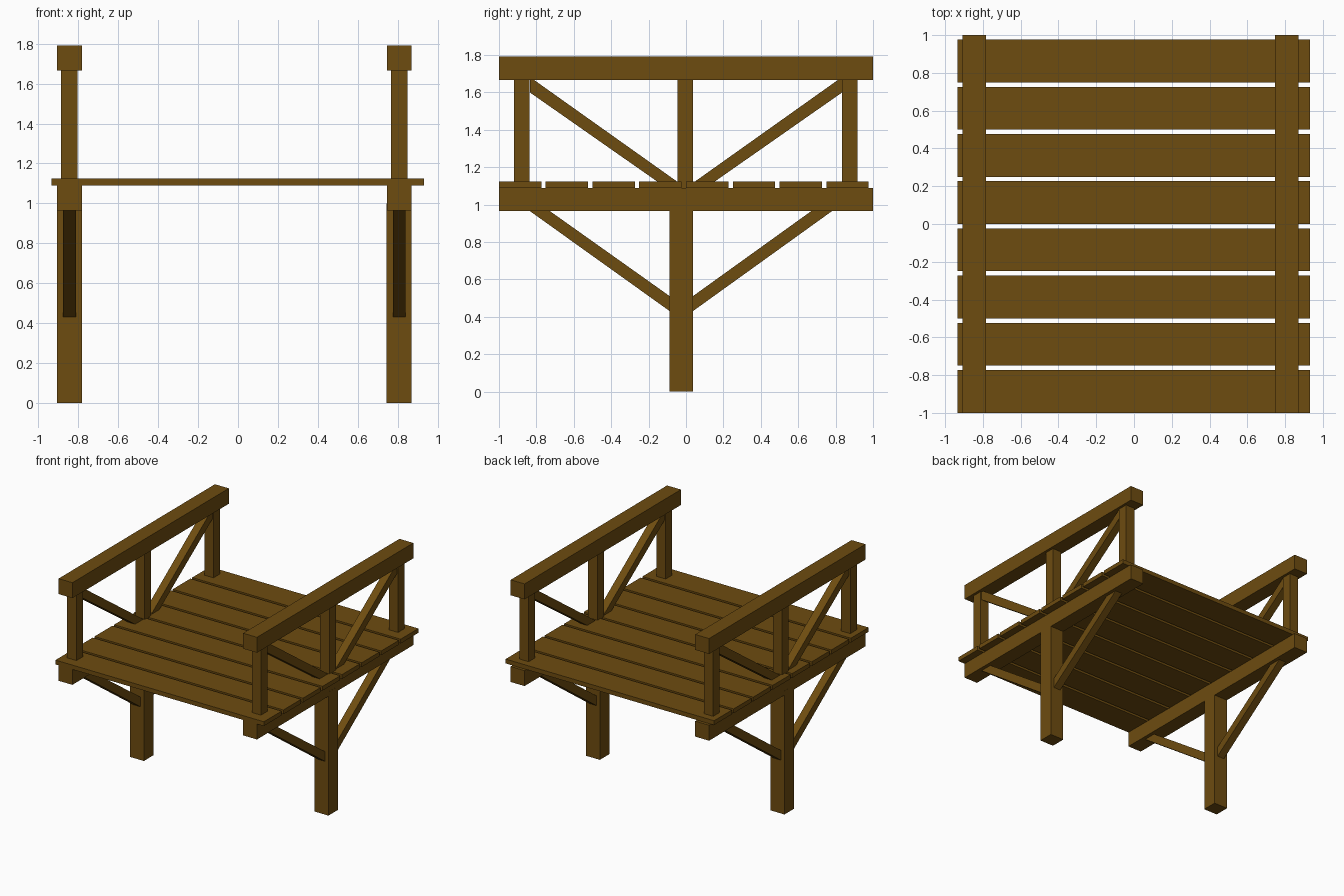
import bpy

if "Cube" in bpy.data.objects:
    bpy.data.objects.remove(bpy.data.objects["Cube"])

# Single brown timber colour
wood = bpy.data.materials.new("brown timber")
wood.diffuse_color = (0.155, 0.072, 0.005, 1)
wood.use_nodes = True
wood.node_tree.nodes["Principled BSDF"].inputs["Base Color"].default_value = wood.diffuse_color


def prism(name, x0, x1, profile):
    """Extrude a (y, z) profile from x0 to x1."""
    n = len(profile)
    # keep the winding consistent so normals point outward
    area = sum(profile[i][0] * profile[(i + 1) % n][1] - profile[(i + 1) % n][0] * profile[i][1]
               for i in range(n))
    if area < 0:
        profile = profile[::-1]
    verts = [(x, y, z) for x in (x0, x1) for y, z in profile]
    faces = [tuple(range(n))[::-1], tuple(range(n, 2 * n))]
    faces += [(i, (i + 1) % n, (i + 1) % n + n, i + n) for i in range(n)]
    mesh = bpy.data.meshes.new(name)
    mesh.from_pydata(verts, [], faces)
    mesh.materials.append(wood)
    obj = bpy.data.objects.new(name, mesh)
    bpy.context.collection.objects.link(obj)
    return obj


def beam(name, x0, x1, y0, y1, z0, z1):
    return prism(name, x0, x1, [(y0, z0), (y1, z0), (y1, z1), (y0, z1)])


# Deck planks
for i in range(8):
    y = -1 + i * 0.25
    beam(f"deck_plank_{i + 1}", -0.935, 0.932, y, y + 0.2265, 1.09, 1.125)

for side, x in (("left", -0.845), ("right", 0.808)):
    # Support leg, slightly proud of the bearer it overlaps
    beam(f"{side}_leg", x - 0.0627, x + 0.0627, -0.087, 0.037, 0, 1.0)

    # Bearers and handrails, each in two lengths meeting at the middle
    for half, y0, y1 in (("front", -1, 0), ("back", 0, 1)):
        beam(f"{side}_{half}_bearer", x - 0.062, x + 0.062, y0, y1, 0.965, 1.09)
        beam(f"{side}_{half}_handrail", x - 0.062, x + 0.062, y0, y1, 1.667, 1.792)

    # Railing posts
    for place, y in (("front", -0.877), ("middle", -0.004), ("back", 0.876)):
        beam(f"{side}_{place}_post", x - 0.0415, x + 0.0415, y - 0.0415, y + 0.0415, 1.09, 1.667)

    # Diagonal braces under the deck
    prism(f"{side}_front_leg_brace", x - 0.032, x + 0.032,
          [(-0.834, 0.965), (-0.727, 0.965), (-0.086, 0.51), (-0.086, 0.43)])
    prism(f"{side}_back_leg_brace", x - 0.032, x + 0.032,
          [(0.78, 0.965), (0.669, 0.965), (0.036, 0.51), (0.036, 0.43)])

    # Diagonal braces in the railing
    for half, s in (("front", -1), ("back", 1)):
        prism(f"{side}_{half}_rail_brace", x - 0.032, x + 0.032,
              [(s * y, z) for y, z in ((0.835, 1.60), (0.835, 1.667), (0.813, 1.667),
                                       (0.04, 1.118), (0.04, 1.1), (0.12, 1.1))])
